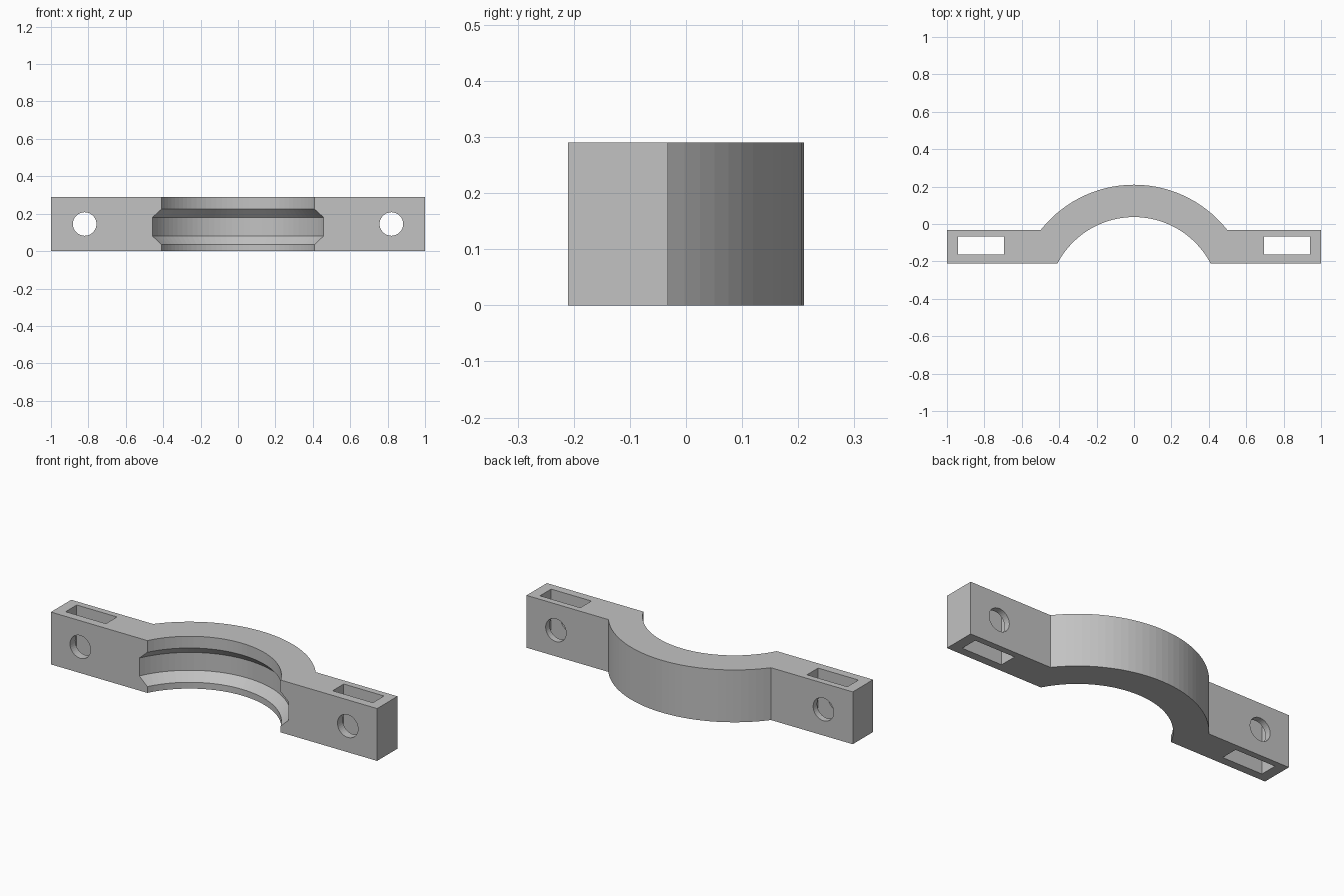
import bpy, bmesh, math

if "Cube" in bpy.data.objects:
    bpy.data.objects.remove(bpy.data.objects["Cube"])

H = 0.29                      # clamp height
FRONT, BACK = -0.21, -0.032   # arm faces in y
CY = -0.425                   # ring centre in y
R_OUT, R_IN, R_GROOVE = 0.635, 0.462, 0.506

grey = bpy.data.materials.new("light grey")
grey.diffuse_color = (0.54, 0.54, 0.54, 1)
grey.use_nodes = True
grey.node_tree.nodes["Principled BSDF"].inputs["Base Color"].default_value = grey.diffuse_color


def make_object(name, bm):
    bmesh.ops.recalc_face_normals(bm, faces=bm.faces)
    mesh = bpy.data.meshes.new(name)
    bm.to_mesh(mesh)
    bm.free()
    mesh.materials.append(grey)
    obj = bpy.data.objects.new(name, mesh)
    bpy.context.collection.objects.link(obj)
    return obj


def extrude(name, outline, z0, z1):
    bm = bmesh.new()
    face = bm.faces.new([bm.verts.new((x, y, z0)) for x, y in outline])
    top = bmesh.ops.extrude_face_region(bm, geom=[face])["geom"]
    verts = [v for v in top if isinstance(v, bmesh.types.BMVert)]
    bmesh.ops.translate(bm, verts=verts, vec=(0, 0, z1 - z0))
    return make_object(name, bm)


def lathe(name, profile, steps):
    bm = bmesh.new()
    rings = []
    for r, z in profile:
        rings.append([bm.verts.new((r * math.cos(2 * math.pi * i / steps),
                                    CY + r * math.sin(2 * math.pi * i / steps), z))
                      for i in range(steps)])
    for a, b in zip(rings, rings[1:]):
        for i in range(steps):
            j = (i + 1) % steps
            bm.faces.new((a[i], a[j], b[j], b[i]))
    bm.faces.new(rings[0])
    bm.faces.new(rings[-1])
    return make_object(name, bm)


def cut(body, cutter):
    cutter.hide_render = True
    cutter.hide_set(True)
    mod = body.modifiers.new(cutter.name, "BOOLEAN")
    mod.operation = "DIFFERENCE"
    mod.solver = "EXACT"
    mod.object = cutter


# Clamp body: two flat arms joined by the outer arch
a0 = math.asin((BACK - CY) / R_OUT)
N = 30
arch = []
for i in range(N + 1):
    a = a0 + (math.pi - 2 * a0) * i / N
    arch.append((R_OUT * math.cos(a), CY + R_OUT * math.sin(a)))
clamp = extrude("clamp_body",
                [(-1, FRONT), (1, FRONT), (1, BACK)] + arch + [(-1, BACK)], 0, H)

# Bore with chamfered inner groove
cut(clamp, lathe("bore_cutter", [
    (R_IN, -0.1), (R_IN, 0.035), (R_GROOVE, 0.081),
    (R_GROOVE, 0.18), (R_IN, 0.225), (R_IN, H + 0.1)], 100))

# Nut slots and bolt holes in both arms
for side, label in ((-1, "left"), (1, "right")):
    x0, x1 = 0.695 * side, 0.942 * side
    cut(clamp, extrude(label + "_slot_cutter", [
        (x0, -0.164), (x1, -0.164), (x1, -0.067), (x0, -0.067)], -0.1, H + 0.1))
    hole = extrude(label + "_hole_cutter", [
        (0.063 * math.cos(math.pi * i / 18), 0.063 * math.sin(math.pi * i / 18))
        for i in range(36)], -0.15, 0.15)
    hole.rotation_euler = (math.pi / 2, 0, 0)
    hole.location = (0.82 * side, -0.12, H / 2)
    cut(clamp, hole)

# Bake the cuts and discard the cutters
bpy.context.view_layer.update()
final = bpy.data.meshes.new_from_object(
    clamp.evaluated_get(bpy.context.evaluated_depsgraph_get()))
cutters = [m.object for m in clamp.modifiers]
clamp.modifiers.clear()
clamp.data = final
for c in cutters:
    bpy.data.objects.remove(c)
